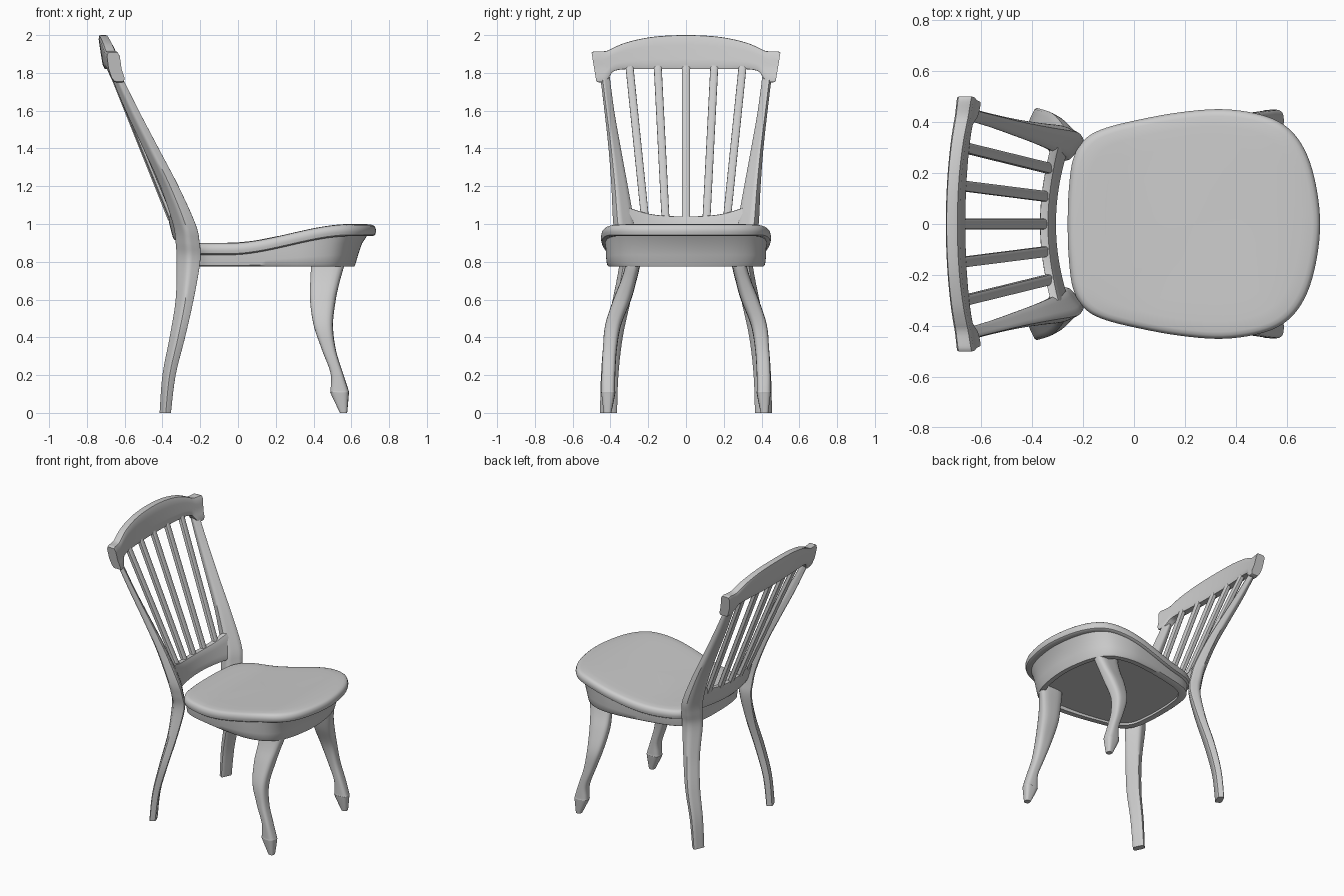
import bpy, math
from mathutils import Vector

if "Cube" in bpy.data.objects:
    bpy.data.objects.remove(bpy.data.objects["Cube"])


def smooth_path(pts, n=5, closed=False):
    """Catmull-Rom interpolation of tuples of any length."""
    out, m = [], len(pts)
    get = (lambda i: pts[i % m]) if closed else (lambda i: pts[max(0, min(m - 1, i))])
    for i in range(m if closed else m - 1):
        a, b, c, d = (get(i + k) for k in (-1, 0, 1, 2))
        for s in range(n):
            t = s / n
            out.append(tuple(0.5 * (2 * q + (r - p) * t + (2 * p - 5 * q + 4 * r - w) * t * t
                                    + (3 * q - p - 3 * r + w) * t ** 3)
                             for p, q, r, w in zip(a, b, c, d)))
    if not closed:
        out.append(tuple(pts[-1]))
    return out


def section(yaw=0, power=5, n=24, aspect=1):
    """Rounded rectangle, turned by yaw and normalised to -1..1."""
    pts = []
    for i in range(n):
        a = 2 * math.pi * (i + 0.5) / n
        c, s = math.cos(a), math.sin(a)
        r = (abs(c) ** power + abs(s) ** power) ** (-1 / power)
        p = Vector((r * c, r * s * aspect))
        pts.append((p.x * math.cos(yaw) - p.y * math.sin(yaw),
                    p.x * math.sin(yaw) + p.y * math.cos(yaw)))
    mx, my = max(p[0] for p in pts), max(p[1] for p in pts)
    return [(u / mx, v / my) for u, v in pts]


def loft(name, rings, mirror=False, caps=(True, True)):
    """Skin a list of equal-length rings."""
    n = len(rings[0])
    verts = [p for r in rings for p in r]
    faces = [(k * n + i, k * n + (i + 1) % n, (k + 1) * n + (i + 1) % n, (k + 1) * n + i)
             for k in range(len(rings) - 1) for i in range(n)]
    if caps[0]:
        faces.append(tuple(reversed(range(n))))
    if caps[1]:
        faces.append(tuple(range(len(verts) - n, len(verts))))
    me = bpy.data.meshes.new(name)
    me.from_pydata(verts, [], faces)
    ob = bpy.data.objects.new(name, me)
    bpy.context.collection.objects.link(ob)
    bpy.ops.object.select_all(action='DESELECT')
    bpy.context.view_layer.objects.active = ob
    ob.select_set(True)
    bpy.ops.object.shade_smooth_by_angle(angle=math.radians(40))
    if mirror:
        mod = ob.modifiers.new("Mirror", 'MIRROR')
        mod.use_axis = (False, True, False)
    return ob


def leg(name, stations, sec):
    """Stations are (z, x min, x max, y min, y max)."""
    loft(name, [[((x0 + x1) / 2 + u * (x1 - x0) / 2, (y0 + y1) / 2 + v * (y1 - y0) / 2, z)
                 for u, v in sec] for z, x0, x1, y0, y1 in smooth_path(stations)], mirror=True)


def rail(name, half, xfun, thick, taper=0.0, swell=0.0):
    """Cross rail from half stations (y, z min, z max)."""
    full = [(-y, a, b) for y, a, b in reversed(half[1:])] + half
    rings = []
    for y, z0, z1 in smooth_path(full, 4):
        ring = []
        for u, v in section(power=7):
            z = (z0 + z1) / 2 + v * (z1 - z0) / 2
            yy = y * (1 - taper * (1 - v) / 2)
            # u is negated so that the skin faces outward along +y
            ring.append((xfun(yy, z) - u * (thick + swell * abs(y) ** 3), yy, z))
        rings.append(ring)
    loft(name, rings)


# seat outline (one half), mirrored and smoothed
half = [(-.26, 0), (-.256, .13), (-.24, .25), (-.2, .325), (-.13, .37), (0, .405), (.18, .438),
        (.35, .45), (.5, .428), (.6, .38), (.67, .29), (.712, .16), (.73, 0)]
outline = smooth_path([(x, -y) for x, y in half] + [(x, y) for x, y in reversed(half[1:-1])],
                      5, closed=True)


def seat_z(x):
    t = max(0, min(1, (x + .05) / .65))
    return .9 + .1 * t * t * (3 - 2 * t)


# upholstered seat with a rolled edge
rings = []
for s, dz in [(.02, -.06), (.5, -.06), (.9, -.062), (.97, -.064), (.992, -.057), (1, -.042), (1, -.03),
              (.99, -.014), (.97, -.006), (.94, -.002), (.85, 0), (.7, 0), (.5, 0), (.3, 0), (.02, 0)]:
    ring = []
    for x, y in outline:
        px = .235 + (x - .235) * s
        ring.append((px, y * s, seat_z(px) + dz))
    rings.append(ring)
loft("seat", rings)

# apron under the seat: flared at the front, shallow recess below
rings = []
for kf, kb, ky, h in [(.66, .90, .83, .2), (.66, .90, .83, 0), (.735, .97, .91, 0), (.75, .985, .93, .08),
                      (.78, .985, .94, .35), (.83, .985, .945, .7), (.91, .985, .95, 1)]:
    ring = []
    for x, y in outline:
        px = .3 + (x - .3) * (kf if x > .3 else kb)
        ring.append((px, y * ky, .775 + h * (seat_z(px) - .05 - .775)))
    rings.append(ring)
loft("apron", rings, caps=(True, False))

# front cabriole legs
leg("front_leg", [(0, .54, .578, .395, .435), (.10, .492, .587, .375, .448), (.12, .49, .585, .375, .448),
                  (.21, .49, .556, .374, .446), (.335, .444, .518, .366, .44), (.466, .40, .503, .343, .428),
                  (.6, .381, .518, .29, .385), (.7, .383, .54, .262, .345), (.78, .387, .562, .243, .322),
                  (.83, .39, .565, .24, .32)], section(math.radians(5), 3.5))

# back legs running up into the back posts, wide faces turned to the seat
leg("back_leg_and_post", [(0, -.415, -.355, .365, .455), (.2, -.40, -.33, .358, .45),
                          (.4, -.362, -.28, .335, .432), (.6, -.33, -.235, .292, .388),
                          (.8, -.325, -.2, .25, .352), (.9, -.33, -.203, .255, .367),
                          (1, -.345, -.225, .272, .385), (1.2, -.412, -.315, .308, .395),
                          (1.4, -.502, -.42, .345, .41), (1.6, -.595, -.525, .38, .432),
                          (1.79, -.675, -.62, .405, .455)],
    section(math.radians(-30), 6, aspect=1.6))

# crest rail, bowed backward
rail("crest_rail", [(0, 1.82, 2.0), (.12, 1.82, 1.996), (.22, 1.82, 1.984), (.32, 1.82, 1.96),
                    (.38, 1.815, 1.935), (.41, 1.803, 1.92), (.43, 1.775, 1.915), (.45, 1.755, 1.914),
                    (.485, 1.75, 1.914), (.5, 1.755, 1.908)],
     lambda y, z: -.637 - .16 * (z - 1.75) - .037 * (1 - (y / .5) ** 2) + .2 * max(0, 1.82 - z),
     .028, .05, .05)

# lower back rail, bowed to match
rail("lower_back_rail", [(0, .915, 1.04), (.1, .915, 1.043), (.2, .915, 1.055), (.3, .915, 1.085)],
     lambda y, z: -.343 + .045 * (y / .28) ** 2 - .25 * (z - 1.0), .02)

# fanned spindles
for i in range(-2, 3):
    low = Vector((-.352 + .045 * (i * .11 / .28) ** 2, i * .108, 1.02))
    top = Vector((-.680 + .037 * (i * .15 / .5) ** 2, i * .15, 1.84))
    loft("spindle", [[(p.x + u * .018, p.y + v * .021, p.z) for u, v in section(0, 4, 16)]
                     for p in (low, low.lerp(top, .5), top)])
